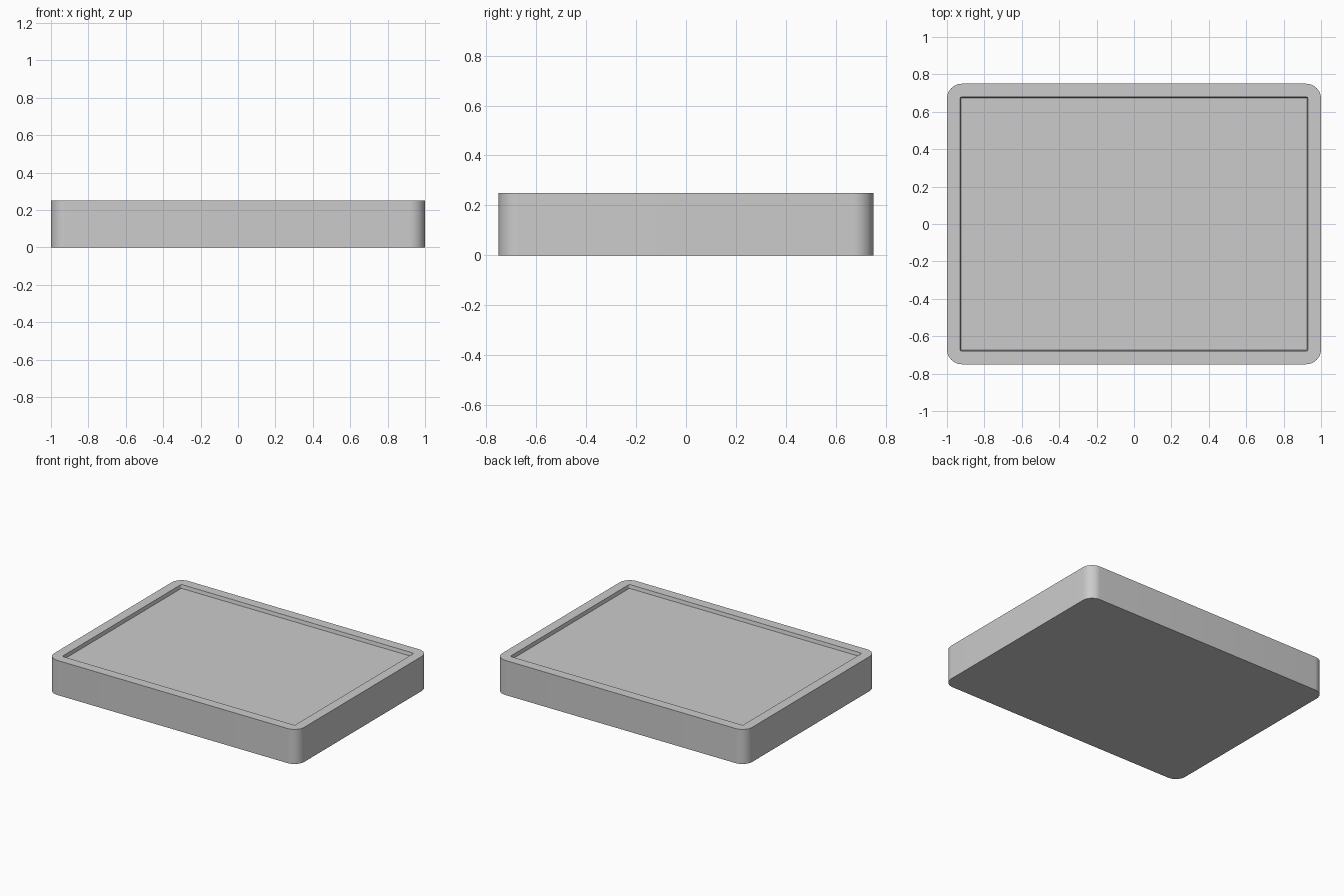
import bpy, bmesh, math

if "Cube" in bpy.data.objects:
    bpy.data.objects.remove(bpy.data.objects["Cube"])

W, D, H = 2.0, 1.5, 0.25      # outer size
RIM, RADIUS, DEPTH = 0.07, 0.08, 0.025
SEG = 12


def rounded_loop(bm, inset, z):
    """Ring of vertices around a rounded rectangle, inset from the outer edge."""
    r = RADIUS - inset
    cx, cy = W / 2 - RADIUS, D / 2 - RADIUS
    ring = []
    for q, (sx, sy) in enumerate([(1, 1), (-1, 1), (-1, -1), (1, -1)]):
        for i in range(SEG + 1):
            a = math.pi / 2 * (q + i / SEG)
            ring.append(bm.verts.new((sx * cx + r * math.cos(a),
                                      sy * cy + r * math.sin(a), z)))
    return ring


def bridge(bm, a, b):
    n = len(a)
    for i in range(n):
        j = (i + 1) % n
        bm.faces.new((a[i], a[j], b[j], b[i]))


# Tray: base, outer wall, flat rim, steep inner step, recessed panel
bm = bmesh.new()
rings = [rounded_loop(bm, inset, z) for inset, z in
         [(0, 0), (0, H), (RIM, H), (RIM + 0.005, H - DEPTH)]]
for lower, upper in zip(rings, rings[1:]):
    bridge(bm, lower, upper)
bm.faces.new(list(reversed(rings[0])))
bm.faces.new(rings[-1])
bmesh.ops.recalc_face_normals(bm, faces=bm.faces)

mesh = bpy.data.meshes.new("shallow_tray")
bm.to_mesh(mesh)
bm.free()
tray = bpy.data.objects.new("shallow_tray", mesh)
bpy.context.collection.objects.link(tray)

# Smooth rounded corners, crisp rim edges
bpy.context.view_layer.objects.active = tray
tray.select_set(True)
bpy.ops.object.shade_smooth_by_angle(angle=math.radians(30))
